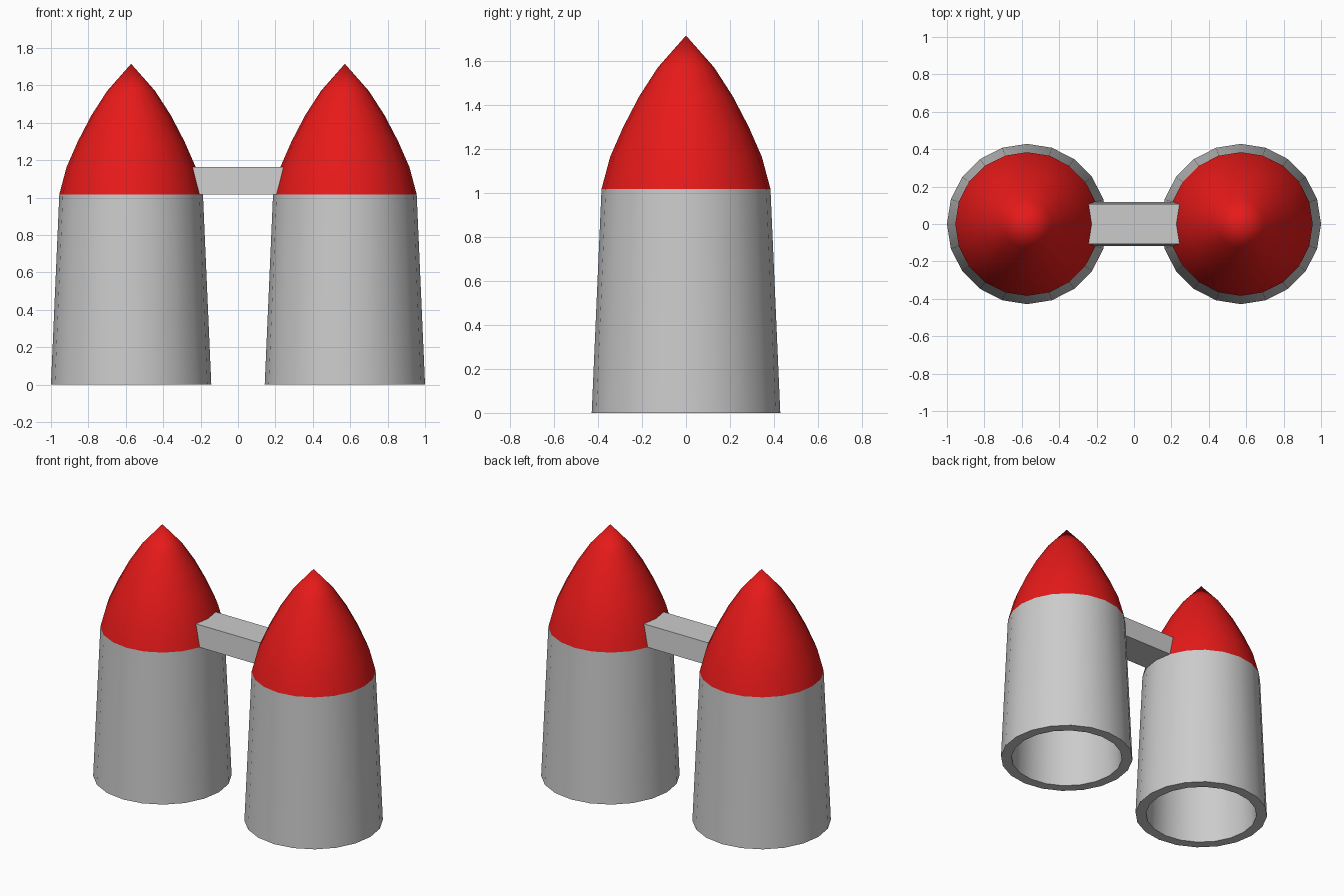
import bpy, bmesh
from math import sin, cos, pi, radians

if "Cube" in bpy.data.objects:
    bpy.data.objects.remove(bpy.data.objects["Cube"])

SIDES = 20
CX = 0.5714          # distance of each tower from the middle
R_BASE, R_TOP, R_RING = 0.4286, 0.384, 0.345
Z_TOP, Z_RING, Z_TIP = 1.017, 1.163, 1.715


def finish(bm, name, mat=None):
    bmesh.ops.recalc_face_normals(bm, faces=bm.faces)
    me = bpy.data.meshes.new(name)
    bm.to_mesh(me)
    bm.free()
    ob = bpy.data.objects.new(name, me)
    bpy.context.collection.objects.link(ob)
    if mat:
        me.materials.append(mat)
    bpy.ops.object.select_all(action='DESELECT')
    ob.select_set(True)
    bpy.context.view_layer.objects.active = ob
    bpy.ops.object.shade_smooth_by_angle(angle=radians(30))
    return ob


def lathe(name, profile, cx, mat=None):
    """Revolve (radius, z) points around a vertical axis at x = cx."""
    bm = bmesh.new()
    rings = []
    for r, z in profile:
        n = SIDES if r > 0 else 1
        rings.append([bm.verts.new((cx + r * cos(2 * pi * i / SIDES),
                                    r * sin(2 * pi * i / SIDES), z)) for i in range(n)])
    for a, b in zip(rings, rings[1:]):
        for i in range(SIDES):
            j = (i + 1) % SIDES
            quad = [a[i % len(a)], a[j % len(a)], b[j % len(b)], b[i % len(b)]]
            bm.faces.new(list(dict.fromkeys(quad)))
    return finish(bm, name, mat)


red = bpy.data.materials.new("red")
red.diffuse_color = (0.8, 0.01, 0.01, 1)
red.use_nodes = True
red.node_tree.nodes["Principled BSDF"].inputs["Base Color"].default_value = red.diffuse_color

# Hollow tapered tubes and pointed caps
tube = [(0, 1.0), (0.33, 1.0), (0.36, 0), (R_BASE, 0), (R_TOP, Z_TOP)]
nose = [(R_TOP, Z_TOP), (R_RING, Z_RING), (0.285, 1.30), (0.212, 1.44),
        (0.128, 1.57), (0, Z_TIP)]
for side, sx in (("left", -1), ("right", 1)):
    lathe(side + "_tube", tube, sx * CX)
    lathe(side + "_cap", nose, sx * CX, red)

# Connecting bar, joining the facing sides of the two caps
bm = bmesh.new()
step = 2 * pi / SIDES
section = [(R_TOP, Z_TOP, k) for k in (-1, 0, 1)] + [(R_RING, Z_RING, k) for k in (1, 0, -1)]
ends = [[bm.verts.new((sx * (CX - r * cos(k * step)), r * sin(k * step), z))
         for r, z, k in section] for sx in (-1, 1)]
for i in range(6):
    j = (i + 1) % 6
    bm.faces.new((ends[0][i], ends[0][j], ends[1][j], ends[1][i]))
finish(bm, "connecting_bar")
